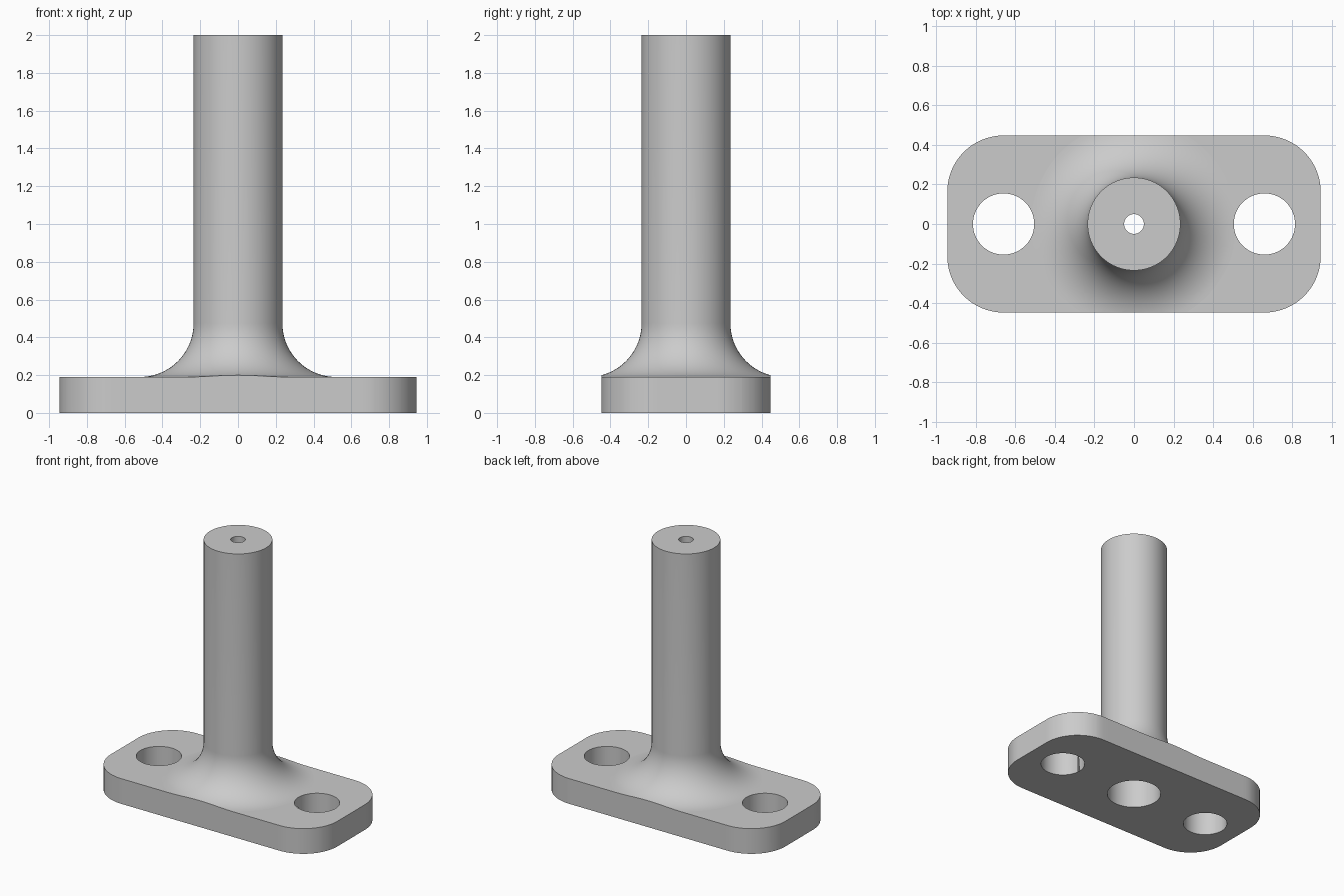
import bpy, bmesh
from math import pi, cos, sin, radians
from mathutils import Matrix, Vector

HALF_X, HALF_Y, PLATE_H, CORNER = 0.945, 0.448, 0.19, 0.285
POST_R, FILLET, TOP = 0.235, 0.285, 2.0
BORE_R, BORE_TOP, VENT_R = 0.19, 1.81, 0.05
HOLE_X, HOLE_R = 0.66, 0.155

if "Cube" in bpy.data.objects:
    bpy.data.objects.remove(bpy.data.objects["Cube"], do_unlink=True)

grey = bpy.data.materials.new("plain grey")
grey.use_nodes = True
colour = (0.6, 0.6, 0.6, 1)
grey.diffuse_color = colour
grey.node_tree.nodes["Principled BSDF"].inputs["Base Color"].default_value = colour


def to_object(name, bm):
    bmesh.ops.recalc_face_normals(bm, faces=bm.faces[:])
    mesh = bpy.data.meshes.new(name)
    bm.to_mesh(mesh)
    bm.free()
    mesh.materials.append(grey)
    obj = bpy.data.objects.new(name, mesh)
    bpy.context.collection.objects.link(obj)
    return obj


def lathe(name, profile, steps=80):
    """Revolve a closed (radius, height) profile around z."""
    bm = bmesh.new()
    verts = [bm.verts.new((r, 0, z)) for r, z in profile]
    edges = [bm.edges.new((verts[i - 1], verts[i])) for i in range(len(verts))]
    bmesh.ops.spin(bm, geom=verts + edges, cent=(0, 0, 0), axis=(0, 0, 1),
                   angle=2 * pi, steps=steps, use_merge=True)
    bmesh.ops.remove_doubles(bm, verts=bm.verts[:], dist=1e-5)
    return to_object(name, bm)


def prism(name, outline, low, high):
    bm = bmesh.new()
    face = bm.faces.new([bm.verts.new((x, y, low)) for x, y in outline])
    top = bmesh.ops.extrude_face_region(bm, geom=[face])["geom"]
    bmesh.ops.translate(bm, vec=(0, 0, high - low),
                        verts=[v for v in top if isinstance(v, bmesh.types.BMVert)])
    return to_object(name, bm)


def arc(cx, cy, radius, start, end, steps):
    angles = [radians(start + (end - start) * i / steps) for i in range(steps + 1)]
    return [(cx + radius * cos(a), cy + radius * sin(a)) for a in angles]


# Hollow post flaring into a broad disc
profile = [(BORE_R, 0), (1.2, 0), (1.2, PLATE_H)]
profile += arc(POST_R + FILLET, PLATE_H + FILLET, FILLET, 270, 180, 20)
profile += [(POST_R, TOP), (VENT_R, TOP), (VENT_R, BORE_TOP), (BORE_R, BORE_TOP)]
body = lathe("flanged_post", profile)

# Rounded outline that trims the disc to the flange shape
outline = []
for sx, sy, start in ((1, 1, 0), (-1, 1, 90), (-1, -1, 180), (1, -1, 270)):
    outline += arc(sx * (HALF_X - CORNER), sy * (HALF_Y - CORNER), CORNER,
                   start, start + 90, 16)
cutters = [(prism("flange_outline", outline, -0.1, TOP + 0.1), "INTERSECT")]

# Bolt holes
for side, x in (("left", HOLE_X), ("right", -HOLE_X)):
    circle = arc(x, 0, HOLE_R, 0, 360, 64)[:-1]
    cutters.append((prism(side + "_bolt_hole", circle, -0.1, 0.6), "DIFFERENCE"))

for cutter, operation in cutters:
    mod = body.modifiers.new(cutter.name, "BOOLEAN")
    mod.object, mod.operation, mod.solver = cutter, operation, "EXACT"
    cutter.hide_render = True

# Bake the cuts, then remove the helpers
graph = bpy.context.evaluated_depsgraph_get()
body_mesh = bpy.data.meshes.new_from_object(body.evaluated_get(graph))
body.modifiers.clear()
body.data = body_mesh
body_mesh.materials.clear()
body_mesh.materials.append(grey)
for cutter, _ in cutters:
    bpy.data.objects.remove(cutter, do_unlink=True)

# Smooth the curved walls and keep the level faces flat
bpy.ops.object.select_all(action="DESELECT")
body.select_set(True)
bpy.context.view_layer.objects.active = body
bpy.ops.object.shade_smooth_by_angle(angle=radians(30))
for face in body.data.polygons:
    face.material_index = 0
    if abs(face.normal.z) > 0.9999:
        face.use_smooth = False
